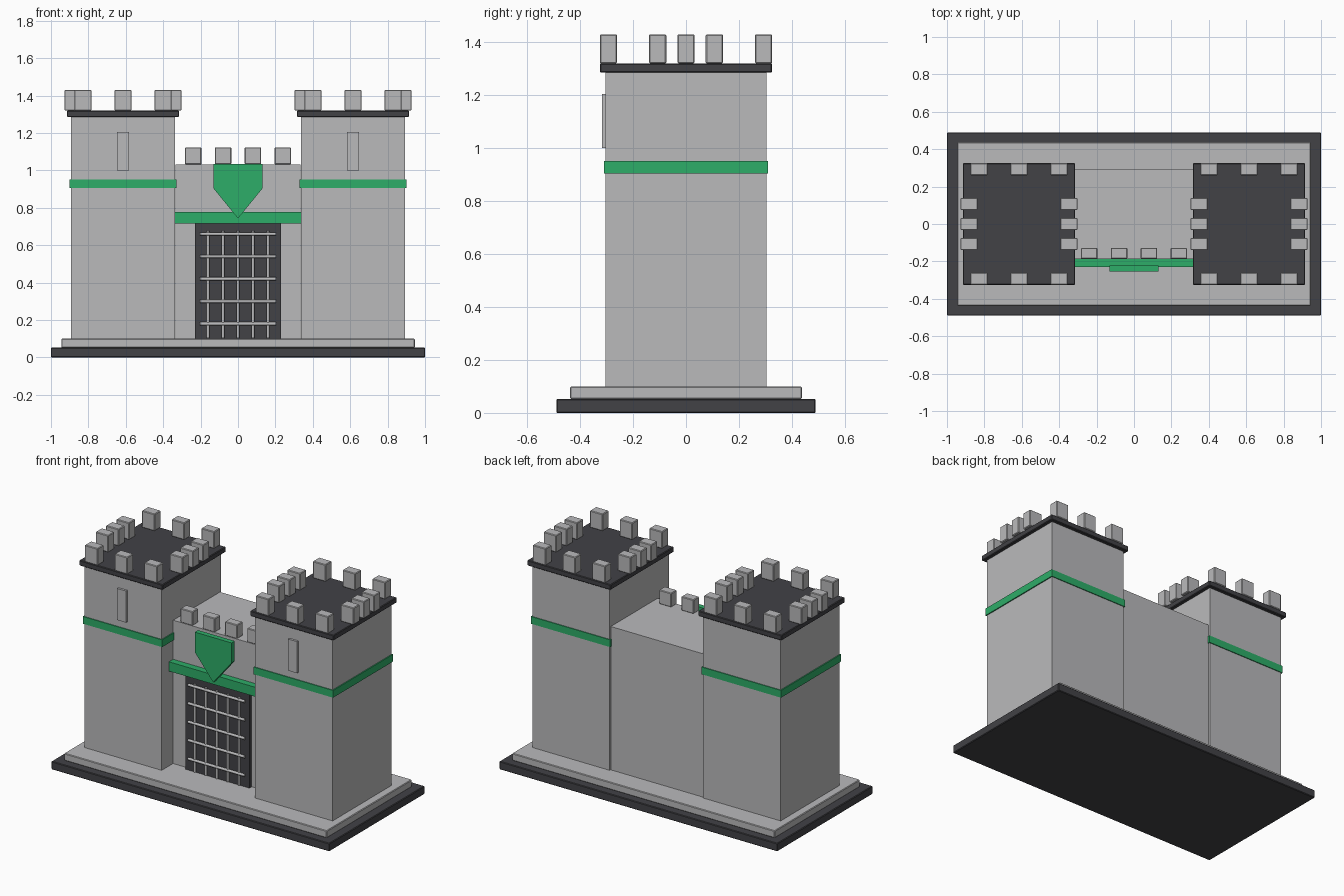
import bpy, math

cube = bpy.data.objects.get("Cube")
if cube:
    bpy.data.objects.remove(cube, do_unlink=True)


def material(name, rgb):
    m = bpy.data.materials.new(name)
    m.use_nodes = True
    m.diffuse_color = (*rgb, 1)
    m.node_tree.nodes["Principled BSDF"].inputs["Base Color"].default_value = (*rgb, 1)
    return m


stone = material("light_stone", (0.49, 0.49, 0.50))
dark = material("dark_slate", (0.054, 0.054, 0.061))
green = material("green_paint", (0.027, 0.418, 0.138))


def add(name, verts, faces, mat, bevel=0):
    me = bpy.data.meshes.new(name)
    me.from_pydata(verts, [], faces)
    me.materials.append(mat)
    ob = bpy.data.objects.new(name, me)
    bpy.context.collection.objects.link(ob)
    if bevel:
        mod = ob.modifiers.new("soft_edge", "BEVEL")
        mod.width = bevel
        mod.segments = 1
    return ob


def prism(name, profile, y0, y1, mat, bevel=0):
    """Extrude a counter-clockwise x-z profile from y0 (front) to y1 (back)."""
    n = len(profile)
    verts = [(x, y, z) for y in (y0, y1) for x, z in profile]
    faces = [tuple(range(n)), tuple(reversed(range(n, 2 * n)))]
    faces += [(i, i + n, (i + 1) % n + n, (i + 1) % n) for i in range(n)]
    return add(name, verts, faces, mat, bevel)


def box(name, xs, ys, zs, mat, bevel=0):
    (a, b), (c, d) = xs, zs
    return prism(name, [(a, c), (b, c), (b, d), (a, d)], *ys, mat, bevel)


def around(c, size):
    return (c - size / 2, c + size / 2)


def bar(name, centre, length, radius, horizontal):
    bpy.ops.mesh.primitive_cylinder_add(
        vertices=12, radius=radius, depth=length, location=centre,
        rotation=(0, math.pi / 2 if horizontal else 0, 0))
    ob = bpy.context.object
    ob.name = name
    ob.data.materials.append(stone)
    bpy.ops.object.shade_smooth_by_angle()


# Stepped base
box("base_slab", (-1, 1), (-0.49, 0.49), (0, 0.053), dark, 0.004)
box("plinth", (-0.945, 0.945), (-0.438, 0.438), (0.053, 0.10), stone, 0.004)

# Twin towers
TOP = 1.32
for side, s in (("left", 1), ("right", -1)):
    cx = s * 0.615
    box(side + "_tower", around(cx, 0.557), around(0, 0.607), (0.10, 1.285), stone)
    box(side + "_tower_band", around(cx, 0.571), around(0, 0.618), (0.905, 0.952), green)
    box(side + "_tower_cap", around(cx, 0.60), around(0, 0.65), (1.285, TOP), dark, 0.004)
    box(side + "_arrow_slit", around(cx, 0.064), (-0.318, -0.30), (1.0, 1.205), stone)
    # Battlements: front and back rows, then the two side rows
    spots = [(dx, y) for y in (-0.293, 0.293) for dx in (-0.214, 0, 0.214)]
    spots += [(dx, y) for dx in (-0.267, 0.267) for y in (-0.107, 0, 0.107)]
    for i, (dx, y) in enumerate(spots):
        box(f"{side}_merlon_{i}", around(cx + dx, 0.092), around(y, 0.065),
            (TOP, 1.43), stone, 0.004)

# Gatehouse wall between the towers
box("gate_wall", (-0.335, 0.335), (-0.187, 0.294), (0.10, 1.032), stone)
for i in range(4):
    box(f"gate_merlon_{i}", around(-0.24 + 0.16 * i, 0.088), (-0.187, -0.128),
        (1.032, 1.123), stone, 0.004)
box("gate_lintel", (-0.336, 0.336), (-0.23, -0.185), (0.717, 0.778), green)

# Shield plate
prism("shield", [(0, 0.743), (0.132, 0.905), (0.132, 1.035), (-0.132, 1.035),
                 (-0.132, 0.905)], -0.255, -0.222, green)

# Gate and portcullis
box("gate_door", (-0.229, 0.229), (-0.21, -0.18), (0.10, 0.717), dark)
for i in range(5):
    bar(f"gate_upright_{i}", (-0.16 + 0.08 * i, -0.217, 0.39), 0.57, 0.008, False)
    bar(f"gate_crossbar_{i}", (0, -0.22, 0.18 + 0.12 * i), 0.406, 0.009, True)
